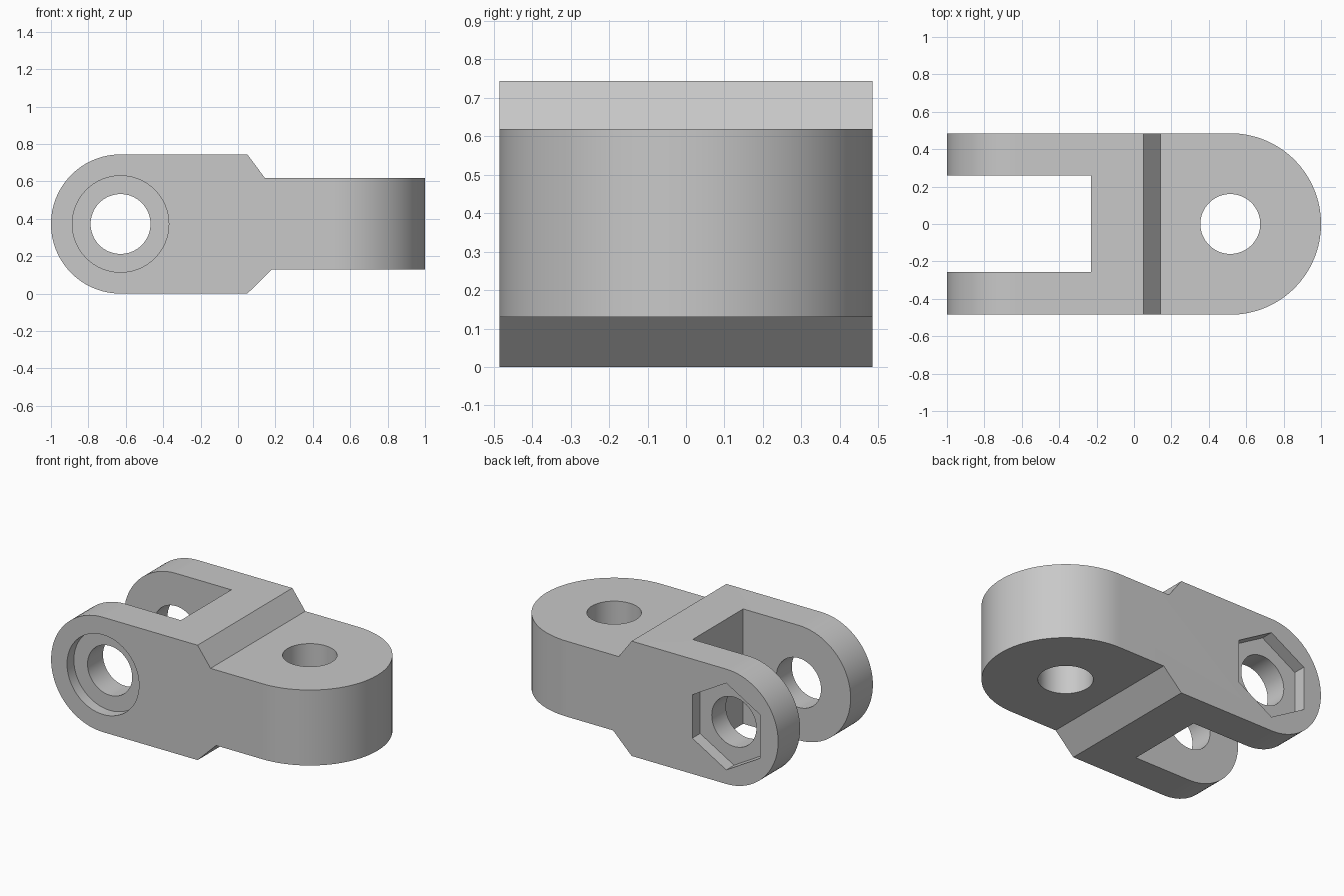
import bpy, bmesh, math

cube = bpy.data.objects.get("Cube")
if cube:
    bpy.data.objects.remove(cube, do_unlink=True)

grey = bpy.data.materials.new("plain_grey")
grey.use_nodes = True
colour = (0.58, 0.58, 0.58, 1)
grey.diffuse_color = colour
grey.node_tree.nodes["Principled BSDF"].inputs["Base Color"].default_value = colour

PIN_X, PIN_Z, PIN_R = -0.628, 0.372, 0.16   # cross pin through the fork
EYE_X, HALF = 0.515, 0.485                  # eye centre, half width


def arc(cx, cy, r, start, end, n):
    """Points along an arc, angles in degrees, both ends included."""
    angles = [math.radians(start + (end - start) * i / n) for i in range(n + 1)]
    return [(cx + r * math.cos(a), cy + r * math.sin(a)) for a in angles]


def circle(cx, cy, r, n=64, start=0):
    return arc(cx, cy, r, start, start + 360, n)[:-1]


def prism(name, outline, axis, low, high):
    """Extrude an outline along y (x-z outline) or z (x-y outline)."""
    bm = bmesh.new()
    place = (lambda u, v: (u, low, v)) if axis == "y" else (lambda u, v: (u, v, low))
    face = bm.faces.new([bm.verts.new(place(u, v)) for u, v in outline])
    grown = bmesh.ops.extrude_face_region(bm, geom=[face])["geom"]
    move = (0, high - low, 0) if axis == "y" else (0, 0, high - low)
    bmesh.ops.translate(bm, vec=move,
                        verts=[g for g in grown if isinstance(g, bmesh.types.BMVert)])
    bmesh.ops.recalc_face_normals(bm, faces=bm.faces)
    mesh = bpy.data.meshes.new(name)
    bm.to_mesh(mesh)
    bm.free()
    mesh.materials.append(grey)
    obj = bpy.data.objects.new(name, mesh)
    bpy.context.collection.objects.link(obj)
    return obj


def carve(target, cutter, operation="DIFFERENCE"):
    """Apply a boolean and discard the cutter."""
    mod = target.modifiers.new(cutter.name, "BOOLEAN")
    mod.operation, mod.object, mod.solver = operation, cutter, "EXACT"
    bpy.context.view_layer.objects.active = target
    bpy.ops.object.modifier_apply(modifier=mod.name)
    bpy.data.objects.remove(cutter, do_unlink=True)


# Side silhouette: rounded fork end, sloped shoulders, thinner tongue
side = arc(PIN_X, PIN_Z, PIN_Z, 90, 270, 48)
side += [(0.05, 0), (0.183, 0.13), (1.1, 0.13), (1.1, 0.619), (0.143, 0.619), (0.05, 0.744)]
link = prism("hinge_link", side, "y", -0.6, 0.6)

# Plan silhouette: rounded tongue and the open fork slot
plan = arc(EYE_X, 0, HALF, -90, 90, 64)
plan += [(-1.1, HALF), (-1.1, 0.26), (-0.23, 0.26), (-0.23, -0.257), (-1.1, -0.257), (-1.1, -HALF)]
carve(link, prism("plan_shape", plan, "z", -0.2, 0.9), "INTERSECT")

# Bores for the eye and the cross pin
carve(link, prism("eye_bore", circle(EYE_X, 0, PIN_R), "z", -0.2, 0.9))
carve(link, prism("pin_bore", circle(PIN_X, PIN_Z, PIN_R), "y", -0.6, 0.6))

# Round bolt head recess in front, hexagonal nut recess behind
carve(link, prism("head_recess", circle(PIN_X, PIN_Z, 0.258), "y", -0.6, -HALF + 0.07))
carve(link, prism("nut_recess", circle(PIN_X, PIN_Z, 0.281, 6, 30), "y", HALF - 0.08, 0.6))

# Smooth curved walls, keep machined edges crisp
bpy.ops.object.select_all(action="DESELECT")
link.select_set(True)
bpy.context.view_layer.objects.active = link
bpy.ops.object.shade_smooth_by_angle(angle=math.radians(25))
